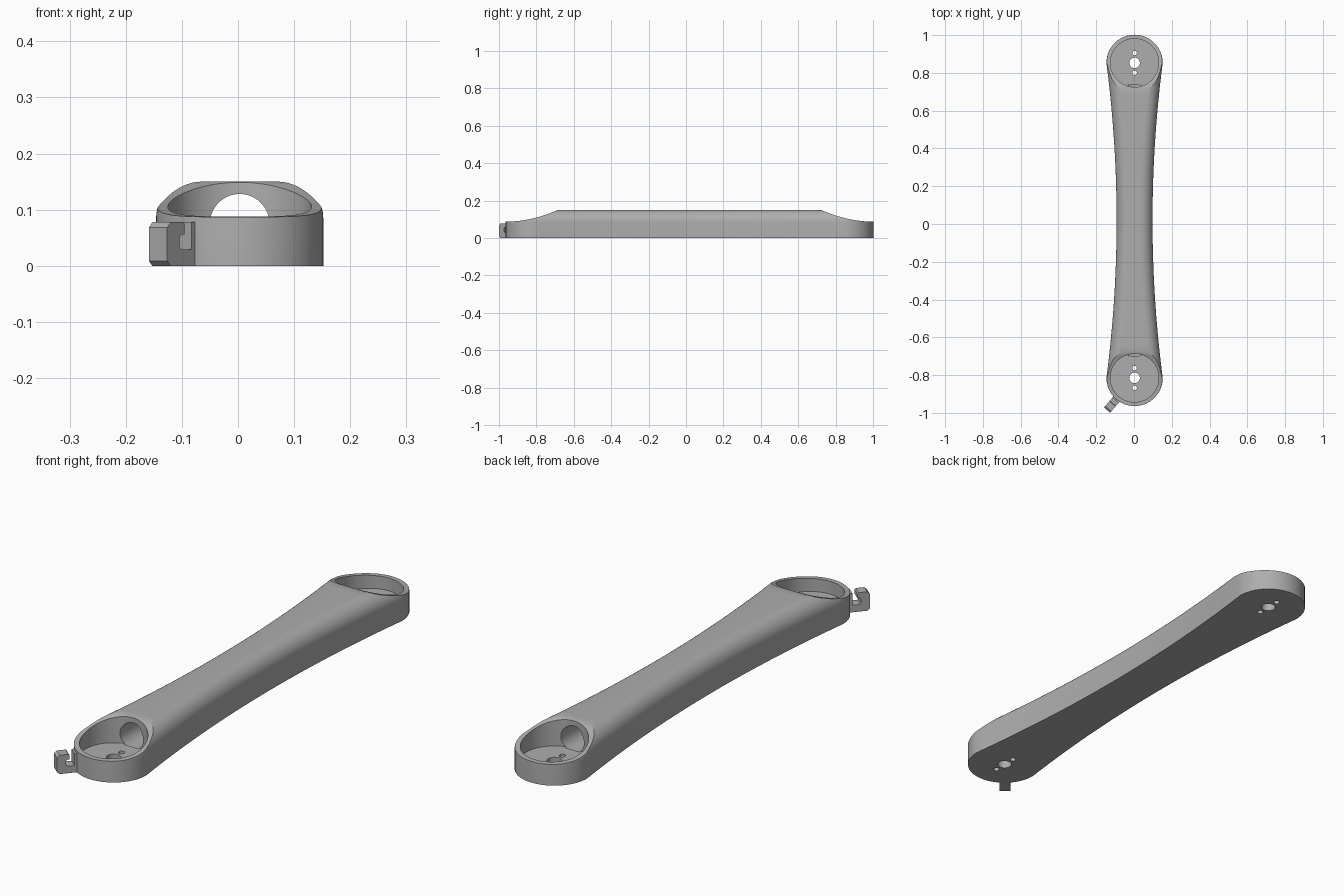
import bpy
import bmesh
from math import sin, cos, pi, radians
from mathutils import Matrix, Vector

if "Cube" in bpy.data.objects:
    bpy.data.objects.remove(bpy.data.objects["Cube"])

CX, MID, HALF = 0.003, 0.019, 0.834      # arm axis, middle, half distance between ends
R, WAIST, TOP, FILLET = 0.149, 0.095, 0.15, 0.065
FLOOR, POCKET_R = 0.035, 0.128

grey = bpy.data.materials.new("plain grey")
grey.use_nodes = True
grey.diffuse_color = (0.42, 0.42, 0.42, 1)
grey.node_tree.nodes["Principled BSDF"].inputs["Base Color"].default_value = grey.diffuse_color


def make_object(name, bm):
    bmesh.ops.recalc_face_normals(bm, faces=bm.faces)
    mesh = bpy.data.meshes.new(name)
    bm.to_mesh(mesh)
    bm.free()
    mesh.materials.append(grey)
    obj = bpy.data.objects.new(name, mesh)
    bpy.context.collection.objects.link(obj)
    return obj


def select(obj):
    bpy.ops.object.select_all(action='DESELECT')
    obj.select_set(True)
    bpy.context.view_layer.objects.active = obj


def cylinder(name, radius, start, end, segments=64):
    start, end = Vector(start), Vector(end)
    axis = end - start
    turn = axis.to_track_quat('Z', 'Y').to_matrix().to_4x4()
    bm = bmesh.new()
    bmesh.ops.create_cone(bm, cap_ends=True, segments=segments, radius1=radius, radius2=radius,
                          depth=axis.length, matrix=Matrix.Translation((start + end) / 2) @ turn)
    return make_object(name, bm)


def prism(name, points, width, place):
    """Extrude an outline in local (u, z) by width, centred across, then place it."""
    bm = bmesh.new()
    face = bm.faces.new([bm.verts.new((u, -width / 2, z)) for u, z in points])
    new = bmesh.ops.extrude_face_region(bm, geom=[face])["geom"]
    bmesh.ops.translate(bm, vec=(0, width, 0), verts=[v for v in new if isinstance(v, bmesh.types.BMVert)])
    bm.transform(place)
    return make_object(name, bm)


def cut(obj, cutter):
    mod = obj.modifiers.new("cut", 'BOOLEAN')
    mod.operation, mod.solver, mod.object = 'DIFFERENCE', 'EXACT', cutter
    select(obj)
    bpy.ops.object.modifier_apply(modifier=mod.name)
    bpy.data.objects.remove(cutter)


def outline(inset):
    """Waisted arm with round ends, shrunk by inset."""
    half = []
    for i in range(33):                               # rear end, right to left
        a = pi * i / 32
        half.append(((R - inset) * cos(a), HALF + (R - inset) * sin(a)))
    for i in range(1, 40):                            # left waist, rear to front
        t = 1 - i / 20
        half.append((-(WAIST + (R - WAIST) * t * t - inset), HALF * t))
    return half + [(-x, -y) for x, y in half]


# Arm body: straight sides, then a rounded upper edge
layers = [(0, 0)]
for i in range(13):
    a = pi / 2 * i / 12
    layers.append((FILLET * (1 - cos(a)), TOP - FILLET + FILLET * sin(a)))
bm = bmesh.new()
rings = [[bm.verts.new((CX + x, MID + y, z)) for x, y in outline(d)] for d, z in layers]
count = len(rings[0])
for low, high in zip(rings, rings[1:]):
    for i in range(count):
        j = (i + 1) % count
        bm.faces.new((low[i], low[j], high[j], high[i]))
bm.faces.new(rings[0])
bm.faces.new(rings[-1])
arm = make_object("arm_body", bm)

# Both ends: sloping top, round pocket, shaft hole and two screw holes
for side in (-1, 1):
    slope = [(0.28 - 0.283 * i / 20, 0.087 + 0.063 * ((20 - i) / 20) ** 2) for i in range(21)]
    slope = [(0.30, 0.16)] + slope + [(-0.1, 0.087), (-0.1, 0.3), (0.30, 0.3)]
    tip = Matrix.Translation((CX, MID + side * (HALF + R), 0)) @ Matrix.Rotation(-side * pi / 2, 4, 'Z')
    cut(arm, prism("slope_cutter", slope, 0.6, tip))
    y = MID + side * HALF
    cut(arm, cylinder("pocket_cutter", POCKET_R, (CX, y, FLOOR), (CX, y, 0.3), 96))
    for offset, radius in ((0, 0.028), (-0.052, 0.012), (0.052, 0.012)):
        cut(arm, cylinder("hole_cutter", radius, (CX, y + offset, -0.1), (CX, y + offset, 0.1), 32))

# Cable tunnel joining the pockets
cut(arm, cylinder("tunnel_cutter", 0.053, (CX, MID - 0.719, 0.075), (CX, MID + 0.719, 0.075)))

# Cable hook on the front end
profile = [(0.14, 0), (0.215, 0), (0.224, 0.009), (0.224, 0.068), (0.214, 0.078), (0.180, 0.078),
           (0.176, 0.074), (0.176, 0.056), (0.184, 0.056), (0.190, 0.051), (0.190, 0.034),
           (0.186, 0.029), (0.157, 0.029), (0.157, 0.078), (0.14, 0.078)]
place = Matrix.Translation((CX, MID - HALF, 0)) @ Matrix.Rotation(radians(180 + 49.5), 4, 'Z')
hook = prism("cable_hook", profile, 0.043, place)

for obj in (arm, hook):
    select(obj)
    bpy.ops.object.shade_smooth_by_angle(angle=radians(25))
